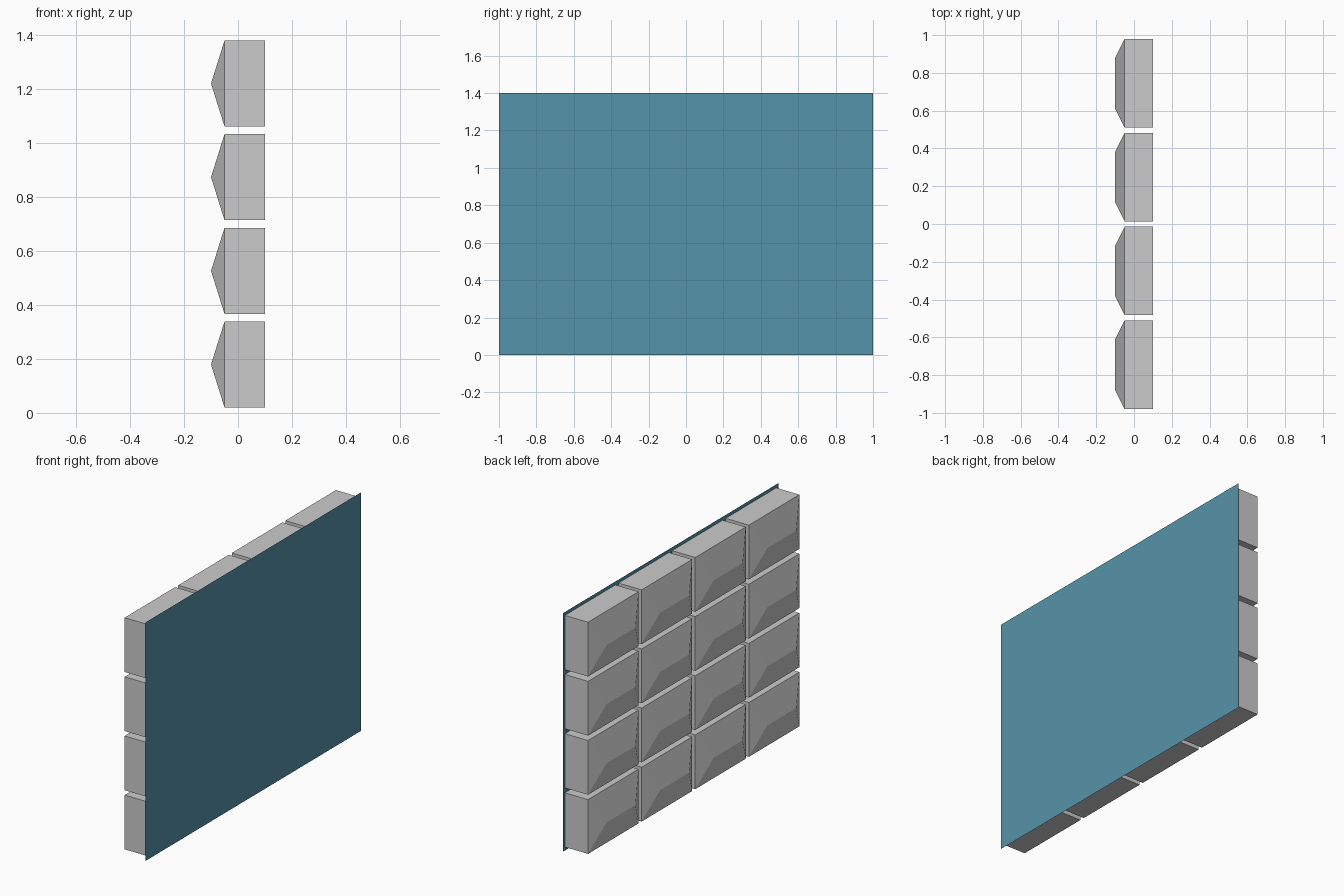
import bpy, bmesh

cube = bpy.data.objects.get("Cube")
if cube:
    bpy.data.objects.remove(cube, do_unlink=True)


def make_material(name, rgb):
    mat = bpy.data.materials.new(name)
    mat.use_nodes = True
    colour = (*rgb, 1.0)
    mat.diffuse_color = colour
    mat.node_tree.nodes["Principled BSDF"].inputs["Base Color"].default_value = colour
    return mat


def make_object(name, bm, mat):
    bmesh.ops.recalc_face_normals(bm, faces=bm.faces)
    mesh = bpy.data.meshes.new(name)
    bm.to_mesh(mesh)
    bm.free()
    mesh.materials.append(mat)
    obj = bpy.data.objects.new(name, mesh)
    bpy.context.collection.objects.link(obj)
    return obj


grey = make_material("light grey", (0.6, 0.6, 0.6))
blue = make_material("muted blue", (0.091, 0.292, 0.402))

WIDTH, HEIGHT = 2.0, 1.4
MARGIN, GAP, COUNT = 0.02, 0.0285, 4
FRONT, SHOULDER, RIDGE = 0.1, -0.05, -0.1
RIDGE_INSET = 0.1


def block_size(total):
    return (total - 2 * MARGIN - (COUNT - 1) * GAP) / COUNT


# Thin sheet covering the whole face
bm = bmesh.new()
sheet = [bm.verts.new((FRONT, y, z)) for y, z in
         ((-WIDTH / 2, 0), (WIDTH / 2, 0), (WIDTH / 2, HEIGHT), (-WIDTH / 2, HEIGHT))]
face = bm.faces.new(sheet)
panel = make_object("face_panel", bm, blue)
if panel.data.polygons[0].normal.x < 0:
    panel.data.flip_normals()


# Block open against the panel, with a hipped roof pointing to -x
def hipped_block(name, y, z, width, height):
    bm = bmesh.new()
    w, h = width / 2, height / 2

    def loop(x):
        return [bm.verts.new((x, y + a * w, z + b * h))
                for a, b in ((-1, -1), (1, -1), (1, 1), (-1, 1))]

    base, top = loop(FRONT), loop(SHOULDER)
    for i in range(4):
        j = (i + 1) % 4
        bm.faces.new((base[i], base[j], top[j], top[i]))
    r0, r1 = [bm.verts.new((RIDGE, y + s * (w - RIDGE_INSET), z)) for s in (-1, 1)]
    bm.faces.new((top[0], top[1], r1, r0))
    bm.faces.new((top[2], top[3], r0, r1))
    bm.faces.new((top[1], top[2], r1))
    bm.faces.new((top[3], top[0], r0))
    make_object(name, bm, grey)


# Grid of blocks behind the panel
bw, bh = block_size(WIDTH), block_size(HEIGHT)
for row in range(COUNT):
    for col in range(COUNT):
        hipped_block(f"block_row{row + 1}_column{col + 1}",
                     -WIDTH / 2 + MARGIN + bw / 2 + col * (bw + GAP),
                     MARGIN + bh / 2 + row * (bh + GAP), bw, bh)
